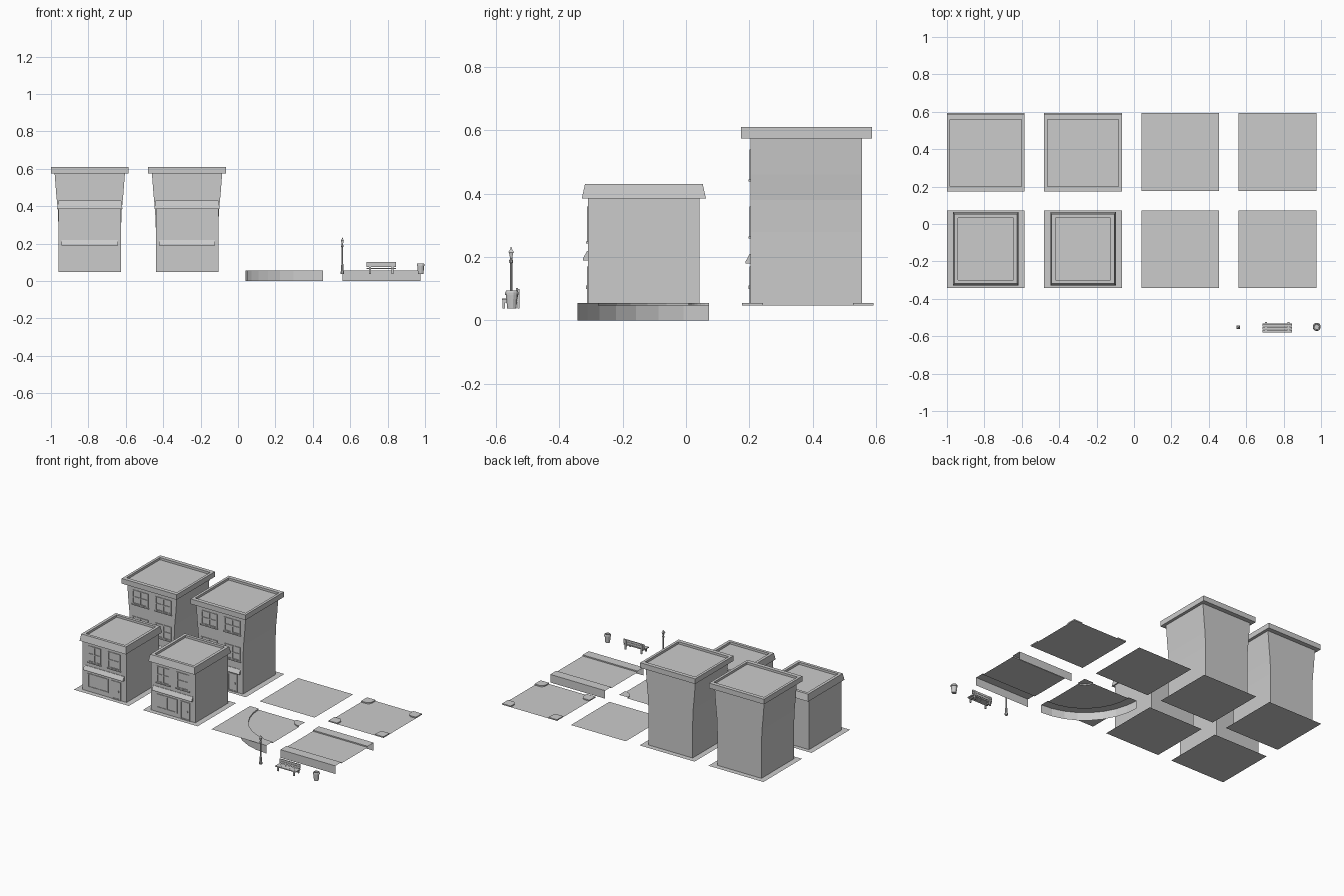
import bpy, bmesh
from math import cos, sin, pi

if "Cube" in bpy.data.objects:
    bpy.data.objects.remove(bpy.data.objects["Cube"])

grey = bpy.data.materials.new("plain_grey")
grey.use_nodes = True
grey.diffuse_color = (0.6, 0.6, 0.6, 1)
grey.node_tree.nodes["Principled BSDF"].inputs["Base Color"].default_value = (0.6, 0.6, 0.6, 1)

COLS = (-0.7925, -0.2725, 0.2475, 0.7675)
BACK, FRONT = 0.385, -0.135
HALF, ROAD, WALK, CURB = 0.2075, 0.047, 0.055, 0.065


def finish(name, bm, loc=(0, 0, 0), solid=True):
    bmesh.ops.remove_doubles(bm, verts=bm.verts[:], dist=1e-5)
    if solid:
        bmesh.ops.recalc_face_normals(bm, faces=bm.faces[:])
    mesh = bpy.data.meshes.new(name)
    bm.to_mesh(mesh)
    bm.free()
    mesh.materials.append(grey)
    ob = bpy.data.objects.new(name, mesh)
    ob.location = loc
    bpy.context.collection.objects.link(ob)
    return ob


def add_box(bm, x0, x1, y0, y1, z0, z1):
    made = bmesh.ops.create_cube(bm, size=1)["verts"]
    for v in made:
        v.co = (x1 if v.co.x > 0 else x0, y1 if v.co.y > 0 else y0, z1 if v.co.z > 0 else z0)


def loft(bm, rings, closed=True, cap=True):
    rows = [[bm.verts.new(p) for p in ring] for ring in rings]
    n = len(rows[0])
    for a, b in zip(rows, rows[1:]):
        for i in range(n if closed else n - 1):
            j = (i + 1) % n
            bm.faces.new((a[i], a[j], b[j], b[i]))
    if cap:
        bm.faces.new(rows[0][::-1])
        bm.faces.new(rows[-1])


def rect(hx, hy, z):
    return [(-hx, -hy, z), (hx, -hy, z), (hx, hy, z), (-hx, hy, z)]


def rect_loft(name, profile, loc):
    bm = bmesh.new()
    loft(bm, [rect(*p) for p in profile])
    return finish(name, bm, loc)


def lathe(name, profile, loc, sides):
    bm = bmesh.new()
    turn = pi / sides
    loft(bm, [[(r * cos(turn + 2 * pi * i / sides), r * sin(turn + 2 * pi * i / sides), z)
               for i in range(sides)] for r, z in profile])
    return finish(name, bm, loc)


def sheet(name, x, y, z):
    bm = bmesh.new()
    bm.faces.new([bm.verts.new(p) for p in rect(HALF, HALF, z)])
    return finish(name, bm, (x, y, 0), solid=False)


def add_frame(bm, x0, x1, z0, z1, face, bars_x=0, bars_z=0, sill=True):
    """Raised frame with glazing bars on a front wall at y = face."""
    t, out = 0.007, face - 0.004
    for x in (x0, x1 - t):
        add_box(bm, x, x + t, out, face + 0.002, z0, z1)
    for z in (z0, z1 - t):
        add_box(bm, x0, x1, out, face + 0.002, z, z + t)
    for i in range(bars_x):
        x = x0 + (x1 - x0) * (i + 1) / (bars_x + 1)
        add_box(bm, x - t / 2, x + t / 2, out, face + 0.002, z0, z1)
    for i in range(bars_z):
        z = z0 + (z1 - z0) * (i + 1) / (bars_z + 1)
        add_box(bm, x0, x1, out, face + 0.002, z - t / 2, z + t / 2)
    if sill:
        add_box(bm, x0 - 0.005, x1 + 0.005, face - 0.007, face + 0.002, z0 - 0.007, z0)


def shop_front(label, loc, face, top):
    # door, shop window and sloped awning
    bm = bmesh.new()
    add_frame(bm, -0.125, 0.03, 0.075, 0.17, face, bars_x=1, sill=False)
    add_frame(bm, 0.055, 0.125, ROAD, 0.17, face, sill=False)
    add_box(bm, 0.105, 0.111, face - 0.006, face, 0.1, 0.11)
    finish(label + "_shop_front", bm, loc)
    bm = bmesh.new()
    section = [(face + 0.002, top), (face - 0.003, top), (face - 0.016, top - 0.024),
               (face - 0.016, top - 0.03), (face + 0.002, top - 0.03)]
    loft(bm, [[(x, y, z) for y, z in section] for x in (-0.15, 0.15)])
    finish(label + "_awning", bm, loc)


# tall buildings at the back, short ones at the front
for i, x in enumerate(COLS[:2]):
    tag = ("left_end", "second")[i]
    loc = (x, 0.38, 0)
    sheet(tag + "_tall_pad", x, BACK, ROAD)
    rect_loft(tag + "_tall_walls", [(0.167, 0.176, ROAD), (0.167, 0.176, 0.28), (0.171, 0.176, 0.38),
              (0.179, 0.176, 0.46), (0.188, 0.176, 0.577)], loc)
    rect_loft(tag + "_tall_roof", [(0.18, 0.17, 0.575), (HALF, 0.207, 0.575), (HALF, 0.207, 0.61),
              (0.19, 0.18, 0.61), (0.19, 0.18, 0.595)], loc)
    bm = bmesh.new()
    for z in (0.265, 0.445):
        for x0, x1 in ((-0.147, -0.027), (0.027, 0.147)):
            add_frame(bm, x0, x1, z, z + 0.095, -0.176, 1, 1)
    finish(tag + "_tall_windows", bm, loc)
    shop_front(tag + "_tall", loc, -0.176, 0.21)

    loc = (x, -0.133, 0)
    sheet(tag + "_short_pad", x, FRONT, ROAD)
    rect_loft(tag + "_short_walls", [(0.167, 0.176, ROAD), (0.167, 0.176, 0.387)], loc)
    rect_loft(tag + "_short_roof", [(0.16, 0.17, 0.385), (0.175, 0.196, 0.385), (0.168, 0.186, 0.43),
              (0.148, 0.166, 0.43), (0.148, 0.166, 0.415)], loc)
    bm = bmesh.new()
    add_frame(bm, -0.123, -0.027, 0.25, 0.36, -0.176, 1, 1)
    add_frame(bm, 0.027, 0.12, 0.25, 0.36, -0.176, 0, 1)
    finish(tag + "_short_windows", bm, loc)
    shop_front(tag + "_short", loc, -0.176, 0.22)

# plain ground tile
sheet("plain_tile", COLS[2], BACK, ROAD)

# crossing with four raised rounded corners
sheet("crossing_road", COLS[3], BACK, ROAD)
bm = bmesh.new()
r = 0.03
outline = [(0, 0), (CURB, 0)] + [(CURB - r + r * cos(a * pi / 8), CURB - r + r * sin(a * pi / 8))
                                 for a in range(5)] + [(0, CURB)]
for sx in (-1, 1):
    for sy in (-1, 1):
        loft(bm, [[(sx * (HALF - u), sy * (HALF - v), z) for u, v in outline] for z in (ROAD, WALK)])
finish("crossing_corners", bm, (COLS[3], BACK, 0))

# straight road with pavements and hanging side walls
bm = bmesh.new()
k = HALF - CURB
section = [(-HALF, 0), (-HALF, WALK), (-k, WALK), (-k, ROAD), (k, ROAD), (k, WALK), (HALF, WALK), (HALF, 0)]
loft(bm, [[(x, y, z) for y, z in section] for x in (HALF, -HALF)], closed=False, cap=False)
finish("straight_road", bm, (COLS[3], FRONT, 0), solid=False)

# road bend swept around its back right corner
bm = bmesh.new()
full, bend = 2 * HALF, 2 * HALF - CURB
section = [(CURB, WALK), (CURB, ROAD), (bend, ROAD), (bend, WALK), (full, WALK), (full, 0)]
arc = [pi + a * pi / 16 for a in range(9)]
loft(bm, [[(r * cos(a), r * sin(a), z) for a in arc] for r, z in section[::-1]], closed=False, cap=False)
bm.faces.new([bm.verts.new((0, 0, WALK))] + [bm.verts.new((CURB * cos(a), CURB * sin(a), WALK)) for a in arc])
for a, b in zip(arc, arc[1:]):
    bm.faces.new([bm.verts.new(p) for p in ((-full, -full, WALK), (full * cos(b), full * sin(b), WALK),
                                            (full * cos(a), full * sin(a), WALK))])
for f in bm.faces:
    f.normal_update()
    if f.normal.z < -0.5:
        f.normal_flip()
finish("road_bend", bm, (COLS[2] + HALF, FRONT + HALF, 0), solid=False)

# street lamp
lamp = (0.558, -0.552, 0)
lathe("lamp_post", [(0.01, 0.037), (0.01, 0.05), (0.007, 0.055), (0.007, 0.085), (0.004, 0.092),
                    (0.004, 0.18), (0.007, 0.183), (0.007, 0.19), (0.004, 0.193), (0.004, 0.2)], lamp, 8)
lathe("lamp_head", [(0.005, 0.197), (0.01, 0.215), (0.013, 0.215), (0.004, 0.225), (0.002, 0.232)], lamp, 4)

# bench
bm = bmesh.new()
for i in range(3):
    y = -0.027 + i * 0.016
    add_box(bm, -0.078, 0.078, y, y + 0.0155, 0.064, 0.07)
finish("bench_seat", bm, (0.766, -0.554, 0))
bm = bmesh.new()
for z in (0.074, 0.089):
    add_box(bm, -0.078, 0.078, 0.017, 0.023, z, z + 0.0135)
finish("bench_back", bm, (0.766, -0.554, 0))
bm = bmesh.new()
for x in (-0.06, 0.06):
    add_box(bm, x - 0.005, x + 0.005, 0.022, 0.029, 0.037, 0.1)
    add_box(bm, x - 0.005, x + 0.005, -0.025, -0.018, 0.037, 0.064)
    add_box(bm, x - 0.005, x + 0.005, -0.025, 0.025, 0.057, 0.064)
finish("bench_legs", bm, (0.766, -0.554, 0))

# litter bin
lathe("litter_bin", [(0.015, 0.037), (0.019, 0.08), (0.022, 0.081), (0.022, 0.088), (0.018, 0.094),
                     (0.013, 0.094), (0.012, 0.085)], (0.977, -0.55, 0), 12)
